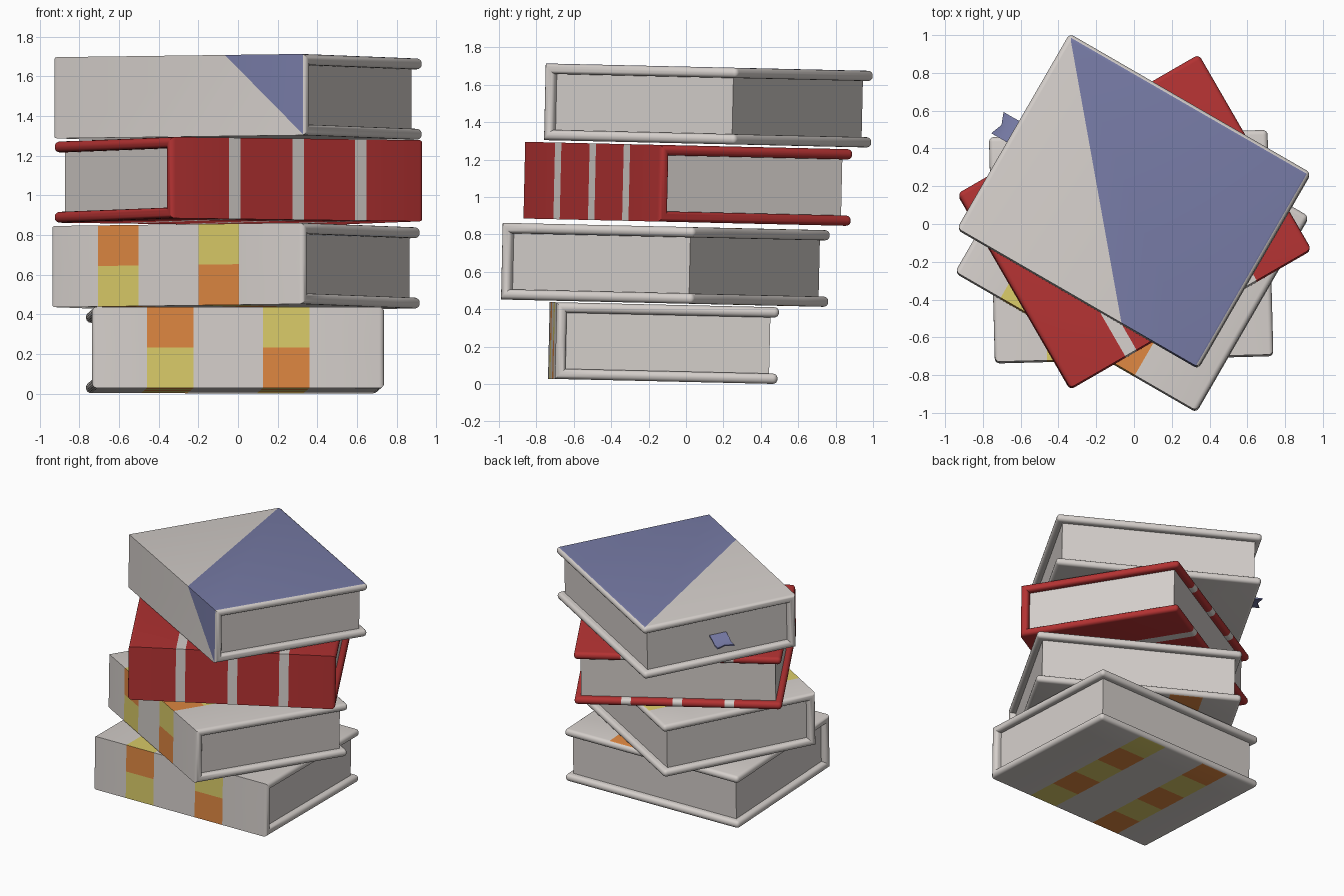
import bpy, bmesh, math
from mathutils import Matrix, Vector

if "Cube" in bpy.data.objects:
    bpy.data.objects.remove(bpy.data.objects["Cube"])

L, W, H = 1.475, 1.19, 0.41      # spine length, depth, thickness of a book
T = 0.055                        # cover board thickness
INSET = 0.045                    # page block set back from the cover
CELL = W / 5                     # checker cell
TILT = math.radians(-1.3)        # the whole stack leans slightly


def material(name, rgb):
    m = bpy.data.materials.new(name)
    m.diffuse_color = (*rgb, 1)
    m.use_nodes = True
    m.node_tree.nodes["Principled BSDF"].inputs["Base Color"].default_value = m.diffuse_color
    return m


WHITE = material("off_white", (0.665, 0.624, 0.597))
RED = material("red", (0.45, 0.032, 0.032))
BLUE = material("slate_blue", (0.184, 0.198, 0.381))
ORANGE = material("orange", (0.73, 0.242, 0.053))
YELLOW = material("yellow", (0.70, 0.60, 0.14))


def finish(bm, name, mats, matrix):
    me = bpy.data.meshes.new(name)
    bm.to_mesh(me)
    bm.free()
    for m in mats:
        me.materials.append(m)
    ob = bpy.data.objects.new(name, me)
    bpy.context.collection.objects.link(ob)
    ob.matrix_world = matrix
    bpy.ops.object.select_all(action='DESELECT')
    ob.select_set(True)
    bpy.context.view_layer.objects.active = ob
    bpy.ops.object.shade_smooth_by_angle(angle=math.radians(30))
    return ob


def cover(name, mats, cuts, rule, matrix):
    """C-shaped cover with rounded rim, cut by planes and coloured by a rule."""
    y0, y1, z = -W / 2, W / 2, H / 2
    prof = [(y0, -z), (y1, -z), (y1, T - z), (y0 + T, T - z),
            (y0 + T, z - T), (y1, z - T), (y1, z), (y0, z)]
    bm = bmesh.new()
    a = [bm.verts.new((-L / 2, *p)) for p in prof]
    b = [bm.verts.new((L / 2, *p)) for p in prof]
    bm.faces.new(a)
    bm.faces.new(b[::-1])
    for i in range(8):
        j = (i + 1) % 8
        bm.faces.new((a[i], b[i], b[j], a[j]))
    bmesh.ops.recalc_face_normals(bm, faces=bm.faces)
    bm.normal_update()
    # round the rim: ends and fore-edges
    rim = {e for f in bm.faces
           if abs(f.normal.x) > 0.9 or (f.normal.y > 0.9 and f.calc_center_median().y > W * 0.4)
           for e in f.edges}
    bmesh.ops.bevel(bm, geom=list(rim), offset=T * 0.46, segments=4,
                    profile=0.5, affect='EDGES')
    for co, no in cuts:
        bmesh.ops.bisect_plane(bm, geom=bm.verts[:] + bm.edges[:] + bm.faces[:],
                               plane_co=co, plane_no=no, dist=1e-5)
    bm.normal_update()
    for f in bm.faces:
        f.material_index = rule(f.calc_center_median(), f.normal)
    finish(bm, name, mats, matrix)


def pages(name, matrix):
    bm = bmesh.new()
    ya, yb = -W / 2 + T - 0.005, W / 2 - INSET
    bmesh.ops.create_cube(bm, size=1, matrix=Matrix.Translation((0, (ya + yb) / 2, 0))
                          @ Matrix.Diagonal((L - 2 * INSET, yb - ya, H - 2 * T + 0.01, 1)))
    finish(bm, name, [WHITE], matrix)


def outer(c, n):
    """Flat outside faces of the cover: spine, top or bottom."""
    return (n.y < -0.95 and c.y < -W / 2 + 0.01) or (abs(n.z) > 0.95 and abs(c.z) > H / 2 - 0.005
                                                    and n.z * c.z > 0)


def x_cuts(xs):
    return [((x, 0, 0), (1, 0, 0)) for x in xs]


# checkered bands wrapping round the cover
COLS = [(-0.46, -0.225), (0.125, 0.36)]
checker_cuts = (x_cuts([x for c in COLS for x in c]) + [((0, 0, 0), (0, 0, 1))]
                + [((0, -W / 2 + CELL * k, 0), (0, 1, 0)) for k in range(1, 5)])


def checker(c, n):
    if not outer(c, n):
        return 0
    for col, (lo, hi) in enumerate(COLS):
        if lo < c.x < hi:
            k = math.floor((c.y + W / 2) / CELL)
            if n.y < -0.9:
                row = 0 if c.z > 0 else -1
            else:
                row = 1 + k if n.z > 0 else -2 - k
            return 1 if (row + col) % 2 == 0 else 2
    return 0


# three pale bands on the red cover
BANDS = (-0.365, 0.005, 0.37)
band_cuts = x_cuts([x + s for x in BANDS for s in (-0.034, 0.034)])


def bands(c, n):
    return 1 if any(abs(c.x - x) < 0.034 for x in BANDS) else 0


# diagonal blue field: one slanted plane crosses top and spine
P = Vector((-L / 2, W / 2, H / 2))
DN = (Vector((0.267, -W / 2, H / 2)) - P).cross(Vector((L / 2 - 0.01, -W / 2, -H / 2)) - P)
if DN.x < 0:
    DN.negate()


def diagonal(c, n):
    return 1 if outer(c, n) and n.z > -0.5 and (c - P).dot(DN) > 0 else 0


books = [
    ("bottom_book", (-0.015, -0.12, 0.219), 1.5, [WHITE, ORANGE, YELLOW], checker_cuts, checker),
    ("second_book", (-0.01, -0.11, 0.637), -30, [WHITE, ORANGE, YELLOW], checker_cuts, checker),
    ("red_book", (0.002, 0.01, 1.07), 30, [RED, WHITE], band_cuts, bands),
    ("top_book", (0.0, 0.12, 1.489), -30, [WHITE, BLUE], [(P, DN)], diagonal),
]
for name, pos, ang, mats, cuts, rule in books:
    M = (Matrix.Translation(pos) @ Matrix.Rotation(TILT, 4, 'X')
         @ Matrix.Rotation(math.radians(ang), 4, 'Z'))
    cover(name + "_cover", mats, cuts, rule, M)
    pages(name + "_pages", M)

# ribbon bookmark with a notched tail, poking out of the top book (M is its frame)
bm = bmesh.new()
path = [(-0.66, 0.0), (-0.70, 0.005), (-0.74, -0.012), (-0.78, -0.035), (-0.81, -0.035)]
rows = []
for i, (x, z) in enumerate(path):
    tail = 0.025 if i == len(path) - 1 else 0
    rows.append([bm.verts.new((x - tail * abs(s), s * 0.065, z)) for s in (-1, 0, 1)])
for r, q in zip(rows, rows[1:]):
    for j in range(2):
        bm.faces.new((r[j], r[j + 1], q[j + 1], q[j]))
bmesh.ops.recalc_face_normals(bm, faces=bm.faces)
bmesh.ops.solidify(bm, geom=bm.faces[:], thickness=0.01)
bmesh.ops.recalc_face_normals(bm, faces=bm.faces)
finish(bm, "ribbon_bookmark", [BLUE], M)
